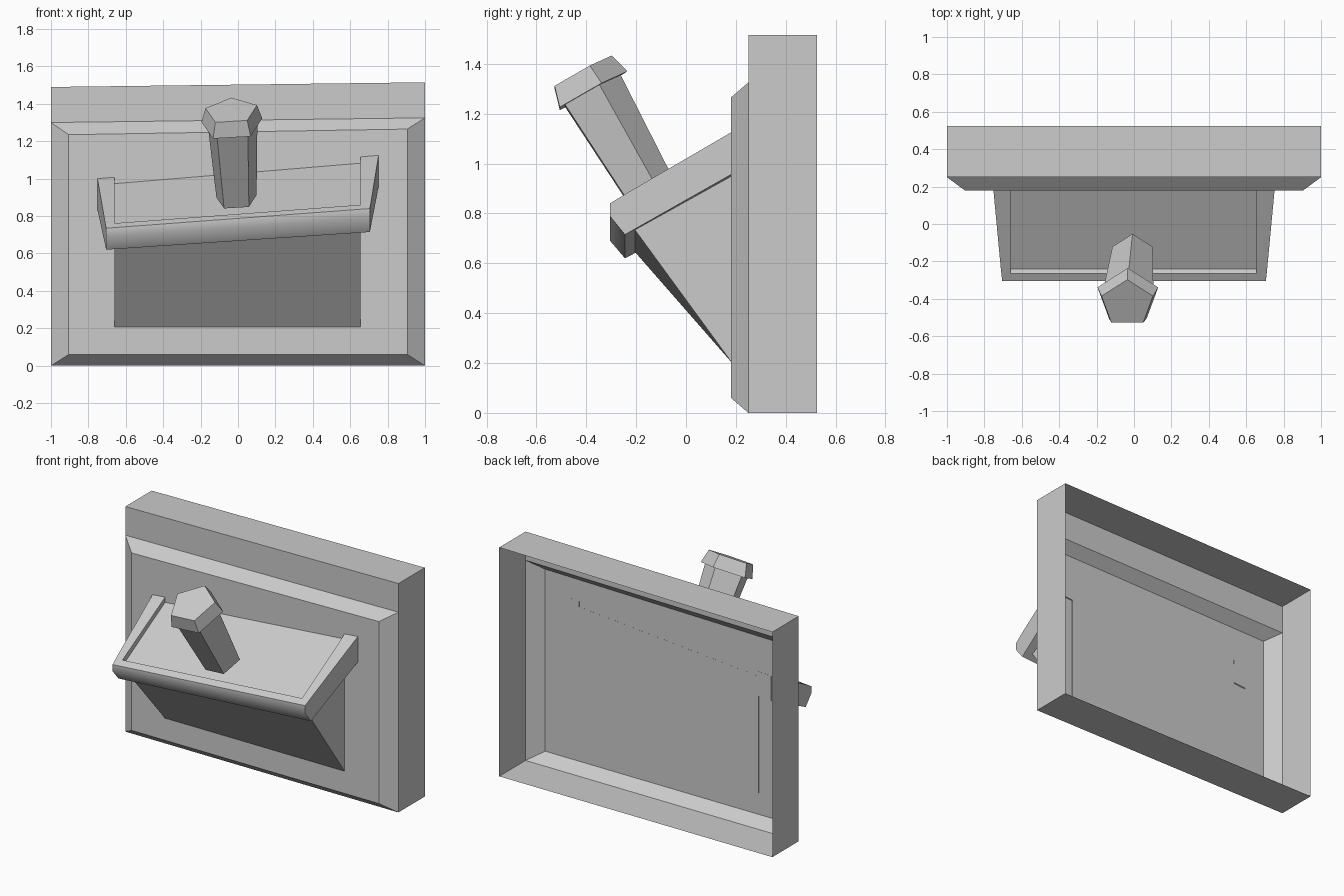
import bpy, bmesh, math
from mathutils import Vector

if "Cube" in bpy.data.objects:
    bpy.data.objects.remove(bpy.data.objects["Cube"])


def loft(name, rings, cap_start=True, cap_end=True, smooth=None):
    """Skin a sequence of closed rings that share a point count."""
    bm = bmesh.new()
    vs = [[bm.verts.new(p) for p in r] for r in rings]
    n = len(rings[0])
    for a, b in zip(vs, vs[1:]):
        for i in range(n):
            j = (i + 1) % n
            bm.faces.new((a[i], a[j], b[j], b[i]))
    if cap_start:
        bm.faces.new(vs[0][::-1])
    if cap_end:
        bm.faces.new(vs[-1])
    bmesh.ops.remove_doubles(bm, verts=bm.verts[:], dist=1e-4)
    bmesh.ops.dissolve_degenerate(bm, edges=bm.edges[:], dist=1e-4)
    bmesh.ops.recalc_face_normals(bm, faces=bm.faces[:])
    me = bpy.data.meshes.new(name)
    bm.to_mesh(me)
    bm.free()
    ob = bpy.data.objects.new(name, me)
    bpy.context.collection.objects.link(ob)
    if smooth:
        bpy.context.view_layer.objects.active = ob
        ob.select_set(True)
        bpy.ops.object.shade_smooth_by_angle(angle=math.radians(smooth))
        ob.select_set(False)
    return ob


# Wall panel: open-backed shell with a chamfered front and a slanted top
def panel_ring(y, x, z0, top_left, top_right):
    return [(-x, y, z0), (x, y, z0), (x, y, top_right), (-x, y, top_left)]


loft("wall_panel", [
    panel_ring(0.525, 1.0, 0.0, 1.49, 1.515),
    panel_ring(0.25, 1.0, 0.0, 1.49, 1.515),
    panel_ring(0.25, 1.0, 0.0, 1.30, 1.325),
    panel_ring(0.18, 0.905, 0.06, 1.235, 1.265)], cap_start=False)

# Sloping tray: profile points are (y, mid z, sideways slope, outer x)
base = [(-0.305, 0.7875, 0.0745, 0.705), (-0.305, 0.740, 0.070, 0.705),
        (-0.245, 0.6675, 0.067, 0.705), (0.185, 0.898, 0.080, 0.752)]
rail = base + [(0.185, 1.065, 0.083, 0.752), (-0.24, 0.826, 0.0755, 0.712),
               (-0.265, 0.811, 0.075, 0.709)]
recess = base + [(0.185, 1.031, 0.083, 0), (-0.24, 0.787, 0.0755, 0),
                 (-0.265, 0.811, 0.075, 0)]


def station(profile, side, x=None):
    ring = []
    for y, z, slope, outer in profile:
        px = side * outer if x is None else x
        ring.append((px, y, z + slope * px))
    return ring


LEFT, RIGHT = -0.66, 0.655
loft("tray", [
    station(rail, -1), station(rail, -1, LEFT), station(recess, -1, LEFT),
    station(recess, 1, RIGHT), station(rail, 1, RIGHT), station(rail, 1)], smooth=45)

# Wedge bracket under the tray
wedge = [(0.185, 0.2, 0, 0), (-0.205, 0.69, 0.067, 0), (0.185, 0.90, 0.08, 0)]
loft("wedge_support", [station(wedge, -1, LEFT), station(wedge, 1, RIGHT)])

# Five-sided lever leaning out of the tray
forward = Vector((0, -0.875, -0.484))
side = Vector((1, 0, 0.06)).normalized()


def pentagon(centre, r):
    return [Vector(centre) + r * (-math.cos(a) * forward + math.sin(a) * side)
            for a in (i * math.tau / 5 for i in range(5))]


loft("lever_stem", [pentagon((-0.008, -0.152, 0.889), 0.113),
                    pentagon((-0.03, -0.387, 1.29), 0.141)])
loft("lever_cap", [pentagon((-0.033, -0.385, 1.287), 0.171),
                   pentagon((-0.036, -0.4245, 1.363), 0.145)])
